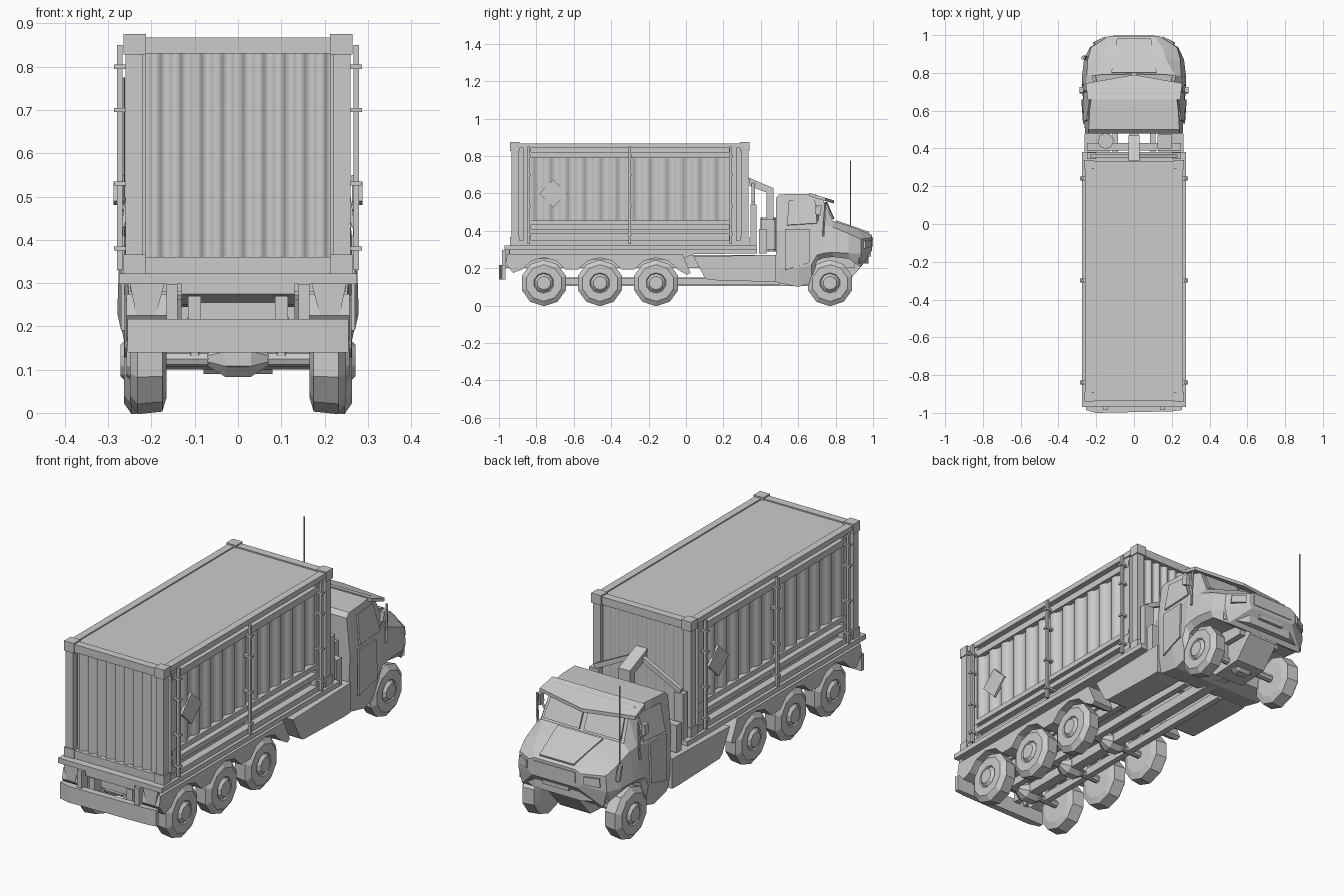
import bpy, bmesh, math
from mathutils import Vector, Matrix

def make(name, verts, faces, mirror=False, smooth=False):
    me = bpy.data.meshes.new(name)
    me.from_pydata([tuple(v) for v in verts], [], faces)
    bm = bmesh.new()
    bm.from_mesh(me)
    bmesh.ops.recalc_face_normals(bm, faces=bm.faces)
    bm.to_mesh(me)
    bm.free()
    ob = bpy.data.objects.new(name, me)
    bpy.context.collection.objects.link(ob)
    if mirror:
        ob.modifiers.new("mirror", 'MIRROR').use_clip = False
    if smooth:
        for p in me.polygons:
            p.use_smooth = True
    return ob

def loft(name, rings, mirror=False):
    n = len(rings[0])
    verts = [v for r in rings for v in r]
    faces = [[i*n + j, i*n + (j+1) % n, (i+1)*n + (j+1) % n, (i+1)*n + j]
             for i in range(len(rings)-1) for j in range(n)]
    faces += [list(range(n)), [(len(rings)-1)*n + j for j in range(n)]]
    return make(name, verts, faces, mirror)

def prism(name, pts, axis, a, b, mirror=False):
    put = {'x': lambda p, t: (t, p[0], p[1]), 'y': lambda p, t: (p[0], t, p[1]),
           'z': lambda p, t: (p[0], p[1], t)}[axis]
    return loft(name, [[put(p, t) for p in pts] for t in (a, b)], mirror)

def box(name, x0, x1, y0, y1, z0, z1, mirror=False):
    return prism(name, [(x0, y0), (x1, y0), (x1, y1), (x0, y1)], 'z', z0, z1, mirror)

def lathe_x(name, prof, y, z, n=10, mirror=False):
    # rings of (x, radius) around an axis parallel to x
    return loft(name, [[(x, y + r*math.cos((k+.5)*math.tau/n), z + r*math.sin((k+.5)*math.tau/n))
                        for k in range(n)] for x, r in prof], mirror)

def rod(name, a, b, r, n=6, mirror=False):
    a, b = Vector(a), Vector(b)
    q = (b - a).to_track_quat('Z', 'Y')
    ring = [q @ Vector((r*math.cos(k*math.tau/n), r*math.sin(k*math.tau/n), 0)) for k in range(n)]
    return loft(name, [[a + v for v in ring], [b + v for v in ring]], mirror)

def plate(name, pts, t=0.008, mirror=False):
    p = [Vector(v) for v in pts]
    nrm = (p[1]-p[0]).cross(p[2]-p[0]).normalized() * t / 2
    return loft(name, [[v - nrm for v in p], [v + nrm for v in p]], mirror)

def corrugated(name, u0, u1, z0, z1, waves, depth, place, mirror=False):
    n = waves * 8
    verts = []
    for i in range(n + 1):
        d = depth * max(-1, min(1, 1.4*math.cos(i*math.tau/8)))
        for z in (z0, z1):
            verts.append(place(u0 + (u1-u0)*i/n, d, z))
    faces = [[2*i, 2*i+2, 2*i+3, 2*i+1] for i in range(n)]
    return make(name, verts, faces, mirror, True)

# Container: core, corner posts, corner blocks, rails
box("container_core", -.225, .225, -.905, .305, .325, .862)
for y0, y1, tag in ((-.94, -.89, "rear"), (.29, .34, "front")):
    s = .006 if tag == "rear" else -.006
    box(f"corner_post_{tag}", .22, .26, y0 + .006, y1 - .006, .33, .86, True)
    box(f"corner_block_top_{tag}", .213, .265, y0, y1, .828, .875, True)
    box(f"corner_block_bottom_{tag}", .213, .265, y0, y1, .32, .366, True)
    box(f"end_header_{tag}", -.22, .22, y0 + .006, y1 - .006, .83, .868)
    box(f"end_sill_{tag}", -.22, .22, y0 + .006, y1 - .006, .32, .36)
corrugated("rear_wall", -.215, .215, .355, .835, 9, .006, lambda u, d, z: (u, -.916 + d, z))
corrugated("front_wall", -.215, .215, .355, .835, 9, .006, lambda u, d, z: (u, .316 + d, z))
box("roof_side_rail", .225, .26, -.9, .3, .842, .868, True)
box("floor_side_rail", .225, .26, -.9, .3, .32, .348, True)

# Container long sides: corrugation, nested frames, belt rails
corrugated("side_wall", -.83, .23, .45, .80, 12, .008, lambda u, d, z: (.238 + d, u, z), True)
for z0, z1 in ((.79, .822), (.43, .455), (.385, .41)):
    box("side_belt_rail", .225, .255, -.862, .265, z0, z1, True)
for y0, y1 in ((-.87, -.83), (.23, .27)):
    box("side_inner_post", .225, .254, y0, y1, .345, .842, True)
for y in (-.84, -.30, .24):
    box("side_rack_bar", .267, .28, y - .007, y + .007, .33, .85, True)
    for z in (.38, .53, .70, .80):
        box("rack_bracket", .225, .287, y - .011, y + .011, z - .005, z + .005, True)
for y, s in ((-.71, 1), (.11, -1)):
    prism("side_placard", [(y - .075, .60), (y, .525), (y + .075, .60), (y, .675)], 'x', s*.24, s*.252)

# Load bed and chassis
box("load_bed", -.275, .275, -.97, .38, .298, .322)
prism("sub_frame", [(-.97, .30), (-.97, .275), (-.9, .25), (-.03, .245), (.04, .275), (.38, .28), (.38, .30)],
      'x', -.13, .13)
box("chassis_rail", .085, .115, -.965, .9, .2, .27, True)
for y in (-.9, -.61, -.31, .0, .3, .55):
    box("cross_member", -.09, .09, y - .015, y + .015, .21, .255)

# Rear bumper and its hangers
prism("rear_bumper", [(-.255, -.965), (-.255, -.985), (-.2, -1), (.2, -.992), (.255, -.985), (.255, -.965)],
      'z', .14, .217)
box("bumper_hanger", .14, .165, -.985, -.94, .2, .298, True)
prism("bumper_gusset", [(.17, .298), (.25, .298), (.235, .225), (.19, .225)], 'y', -.965, -.945, True)

# Rear fender with one arch per wheel
arch = [(-.955, .275), (-.965, .225), (-.925, .175)]
for c in (-.76, -.46, -.16):
    arch += [(c - .137*math.cos(math.radians(a)), .12 + .137*math.sin(math.radians(a)))
             for a in (32, 60, 90, 120, 148)]
arch += [(.005, .165), (.025, .175), (-.02, .275)]
prism("rear_fender", arch, 'x', .15, .258, True)

# Wheels, axles and drive line
for y, off in ((-.76, 0), (-.46, 0), (-.16, 0), (.77, .014)):
    prof = [(.165, .085), (.175, .118), (.232, .124), (.25, .098), (.25, .055), (.244, .05), (.258, .036)]
    lathe_x("wheel", [(x + off, r) for x, r in prof], y, .121, 10, True)
    rod("axle", (-.18, y, .125), (.18, y, .125), .018, 8)
    lathe_x("differential", [(-.07, .018), (-.03, .045), (.03, .045), (.07, .018)], y, .125, 8)
    rod("axle_strut", (.1, y, .13), (.1, y, .22), .018, 6, True)
box("drive_beam", -.025, .025, -.8, .75, .105, .15)
box("suspension_beam", .085, .115, -.76, .5, .11, .148, True)
prism("engine_sump", [(.58, .26), (.62, .15), (.68, .09), (.84, .1), (.93, .2), (.93, .27)], 'x', -.08, .08)

# Side lockers between the axles
prism("side_locker", [(.04, .262), (.1, .15), (.12, .137), (.43, .128), (.48, .13), (.48, .272)],
      'x', .13, .262, True)

# Equipment behind the cab
box("bulkhead_post", .2, .25, .345, .378, .30, .54, True)
box("bulkhead_beam", -.25, .25, .39, .43, .28, .41)
box("equipment_box", .125, .2, .40, .475, .30, .46)
rod("air_tank", (-.15, .44, .29), (-.15, .44, .47), .043, 8)
prism("hook_arm", [(.335, .685), (.34, .64), (.43, .605), (.43, .30), (.468, .30), (.468, .628)], 'x', -.03, .03)
plate("hook_brace", [(.03, .36, .63), (.03, .36, .655), (.23, .36, .555), (.23, .36, .53)], .02, True)

# Cab and bonnet: half sections lofted along y
half = [(.48, (.24, .13), (.25, .20), (.258, .40), (.24, .575)),
        (.50, (.245, .12), (.252, .20), (.26, .40), (.24, .595)),
        (.60, (.25, .10), (.27, .20), (.262, .42), (.235, .597)),
        (.67, (.25, .12), (.27, .22), (.262, .42), (.225, .597)),
        (.70, (.25, .24), (.275, .27), (.26, .43), (.215, .592)),
        (.735, (.25, .255), (.275, .28), (.255, .43), (.21, .56)),
        (.785, (.25, .26), (.275, .285), (.25, .42), (.22, .452)),
        (.87, (.25, .25), (.265, .28), (.245, .385), (.17, .428)),
        (.935, (.215, .205), (.235, .28), (.228, .355), (.15, .403)),
        (.995, (.12, .295), (.135, .31), (.135, .365), (.11, .378))]
loft("cab_body", [[(x, y, z) for x, z in h] + [(-x, y, z) for x, z in reversed(h)]
                  for y, *h in half])
visor = prism("roof_visor", [(-.245, .66), (-.255, .745), (0, .79), (.255, .745), (.245, .66)], 'z', .585, .602)
for v in visor.data.vertices:
    v.co.z -= max(0, v.co.y - .66) * .3
plate("windshield", [(.012, .79, .463), (.205, .786, .463), (.195, .742, .552), (.012, .752, .552)], .008, True)
plate("side_window", [(.266, .54, .43), (.263, .70, .44), (.228, .69, .565), (.247, .55, .565)], .008, True)
plate("door_panel", [(.266, .53, .19), (.275, .66, .23), (.269, .66, .41), (.266, .53, .41)], .008, True)
plate("bonnet_panel", [(-.12, .80, .452), (.12, .80, .452), (.09, .98, .389), (-.09, .98, .389)], .01)

# Nose: bumper, grille, lamps, winch
prism("front_bumper", [(-.235, .925), (-.12, .975), (.12, .975), (.235, .925), (.2, .90), (-.2, .90)], 'z', .225, .285)
box("grille", -.11, .11, .985, .999, .315, .365)
box("winch_bar", -.07, .07, .965, .99, .262, .28)
plate("headlamp", [(.15, .988, .315), (.215, .955, .305), (.21, .955, .345), (.15, .988, .352)], .012, True)

# Mirrors, handles, antenna
prism("mirror", [(.69, .49), (.72, .48), (.725, .535), (.695, .535)], 'x', .268, .288, True)
rod("mirror_arm", (.25, .70, .45), (.278, .705, .50), .006, 5, True)
rod("grab_rail", (.272, .735, .37), (.268, .745, .55), .006, 5, True)
rod("antenna_base", (-.255, .88, .32), (-.268, .88, .40), .012, 6)
rod("antenna", (-.265, .88, .38), (-.265, .88, .775), .004, 6)
